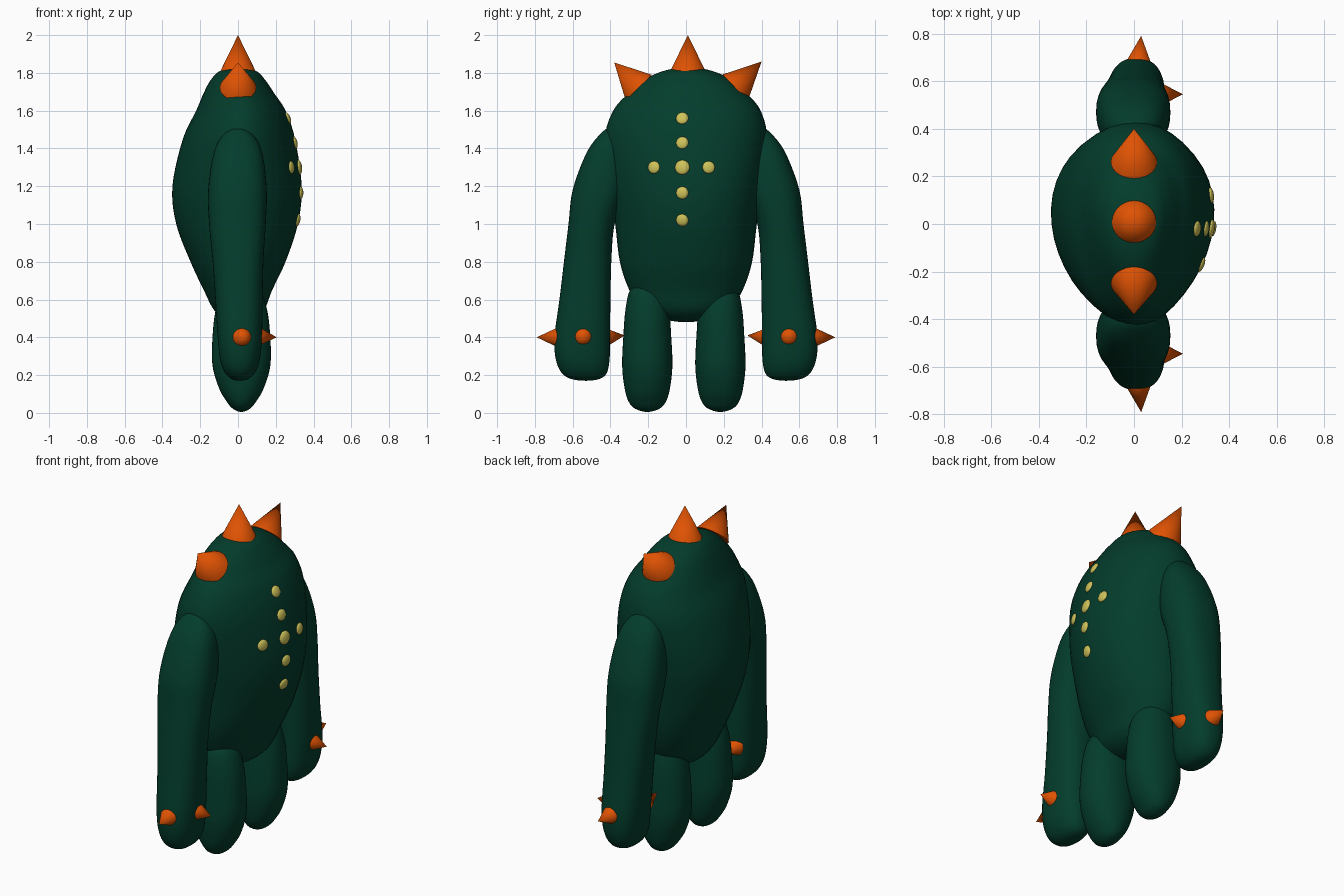
import bpy, bmesh, math
from mathutils import Vector

cube = bpy.data.objects.get("Cube")
if cube:
    bpy.data.objects.remove(cube, do_unlink=True)


def material(name, rgb):
    m = bpy.data.materials.new(name)
    m.use_nodes = True
    m.diffuse_color = (*rgb, 1)
    bsdf = m.node_tree.nodes["Principled BSDF"]
    bsdf.inputs["Base Color"].default_value = (*rgb, 1)
    bsdf.inputs["Roughness"].default_value = 0.7
    return m


GREEN = material("dark green", (0.001, 0.046, 0.025))
ORANGE = material("orange", (0.74, 0.085, 0.001))
YELLOW = material("pale yellow", (0.62, 0.54, 0.1))


def finish(name, bm, mat, sharp_angle=180):
    bmesh.ops.recalc_face_normals(bm, faces=bm.faces)
    mesh = bpy.data.meshes.new(name)
    bm.to_mesh(mesh)
    bm.free()
    mesh.materials.append(mat)
    obj = bpy.data.objects.new(name, mesh)
    bpy.context.collection.objects.link(obj)
    bpy.ops.object.select_all(action="DESELECT")
    obj.select_set(True)
    bpy.context.view_layer.objects.active = obj
    bpy.ops.object.shade_smooth_by_angle(angle=math.radians(sharp_angle))
    return obj


def smooth_stations(stations, steps=5):
    """Catmull-Rom through (z, xc, rx, yc, ry), with rounded closed ends."""
    flip = lambda s: Vector((s[0], s[1], -s[2], s[3], -s[4]))
    p = [flip(stations[1])] + [Vector(s) for s in stations] + [flip(stations[-2])]
    out = []
    for a, b, c, d in zip(p, p[1:], p[2:], p[3:]):
        for i in range(steps):
            t = i / steps
            out.append(b + (c - a) * (t / 2) + (a * 2 - b * 5 + c * 4 - d) * (t * t / 2)
                       + (b * 3 - a - c * 3 + d) * (t ** 3 / 2))
    return out[1:]


def loft(name, stations, side=1, power=1.0, egg=0.0, segments=40):
    """Skin oval sections between two poles; power below 1 squares them, egg skews them."""
    soften = lambda v: math.copysign(abs(v) ** power, v)
    outline = []
    for i in range(segments):
        c, s = math.cos(math.tau * i / segments), math.sin(math.tau * i / segments)
        outline.append((soften(c) * (1 + egg * s), soften(s)))
    bm = bmesh.new()
    rings = [[bm.verts.new((xc + rx * u, side * yc + ry * v, z)) for u, v in outline]
             for z, xc, rx, yc, ry in smooth_stations(stations)]
    poles = [bm.verts.new((s[1], side * s[3], s[0])) for s in (stations[0], stations[-1])]
    for i in range(segments):
        j = (i + 1) % segments
        for lo, hi in zip(rings, rings[1:]):
            bm.faces.new((lo[i], lo[j], hi[j], hi[i]))
        for pole, ring in zip(poles, (rings[0], rings[-1])):
            bm.faces.new((pole, ring[i], ring[j]))
    return finish(name, bm, GREEN)


def spike(name, base, tip, radius):
    """Cone running from its base centre to its tip."""
    base, tip = Vector(base), Vector(tip)
    axis = tip - base
    bm = bmesh.new()
    bmesh.ops.create_cone(bm, cap_ends=True, segments=32, radius1=radius, radius2=0,
                          depth=axis.length)
    bmesh.ops.rotate(bm, verts=bm.verts, matrix=axis.to_track_quat("Z", "Y").to_matrix())
    bmesh.ops.translate(bm, verts=bm.verts, vec=(base + tip) / 2)
    return finish(name, bm, ORANGE, 60)


# Egg-shaped body
body = loft("body", [
    (1.83, 0, 0, .01, 0), (1.81, 0, .095, .01, .13), (1.76, 0, .145, .01, .235),
    (1.69, .005, .187, .008, .315), (1.6, .015, .235, .005, .39), (1.45, .005, .295, 0, .43),
    (1.2, -.005, .34, 0, .405), (1.0, -.005, .32, 0, .375), (.8, 0, .25, 0, .35),
    (.65, 0, .18, 0, .3), (.55, .005, .135, 0, .23), (.5, .005, .08, 0, .13),
    (.48, .005, 0, 0, 0)], egg=.12)

# Arms
ARM = [(1.51, 0, 0, .4, 0), (1.47, 0, .08, .4, .06), (1.37, 0, .13, .42, .11),
       (1.18, -.003, .155, .46, .14), (1.0, -.003, .15, .5, .122), (.81, 0, .135, .52, .125),
       (.6, .005, .125, .535, .135), (.39, .01, .117, .55, .147), (.26, .01, .1, .545, .138),
       (.19, .01, .06, .535, .098), (.17, .01, 0, .53, 0)]

# Legs, as (height, depth radius, width radius)
LEG = [(.7, 0, 0), (.66, .09, .085), (.55, .135, .115), (.4, .153, .127), (.25, .153, .133),
       (.13, .118, .12), (.06, .078, .099), (.022, .045, .064), (.005, 0, 0)]

for label, side, leg_y in (("near", -1, .205), ("far", 1, .182)):
    loft(label + "_arm", ARM, side, power=.85)
    loft(label + "_leg", [(z, .018, rx, leg_y, ry) for z, rx, ry in LEG], side, power=.93)
    # Wrist spikes: outer, inner and forward
    spike(label + "_outer_wrist_spike", (.02, side * .68, .4), (.03, side * .79, .4), .052)
    spike(label + "_inner_wrist_spike", (-.03, side * .425, .4), (-.035, side * .325, .41), .05)
    spike(label + "_front_wrist_spike", (.105, side * .545, .405), (.205, side * .545, .4), .052)

# Head spikes
spike("near_head_spike", (0, -.25, 1.722), (0, -.38, 1.855), .097)
spike("far_head_spike", (0, .26, 1.722), (0, .4, 1.86), .097)
spike("top_head_spike", (0, .01, 1.8), (0, .01, 2), .098)

# Chest spots in a cross, set onto the body surface
SPOTS = [(-.02, z) for z in (1.56, 1.43, 1.3, 1.165, 1.02)] + [(-.17, 1.3), (.12, 1.3)]
for n, (y, z) in enumerate(SPOTS):
    hit, point, normal, _ = body.ray_cast(Vector((1, y, z)), Vector((-1, 0, 0)))
    radius = .039 if n == 2 else .033
    bm = bmesh.new()
    bmesh.ops.create_uvsphere(bm, u_segments=20, v_segments=12, radius=radius)
    bmesh.ops.scale(bm, verts=bm.verts, vec=(1, 1, .4))
    bmesh.ops.rotate(bm, verts=bm.verts, matrix=normal.to_track_quat("Z", "Y").to_matrix())
    bmesh.ops.translate(bm, verts=bm.verts, vec=point)
    finish(f"chest_spot_{n + 1}", bm, YELLOW)
